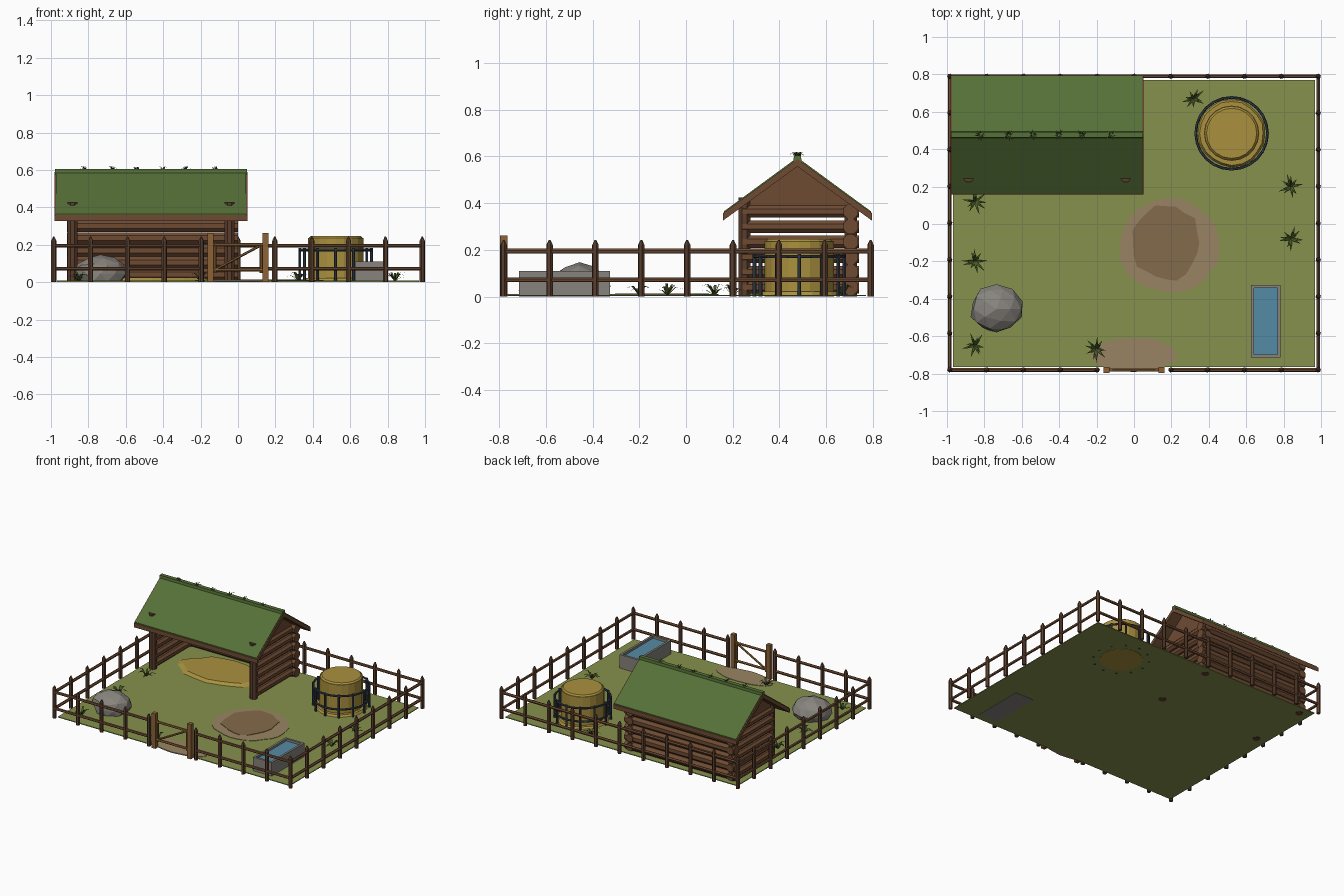
import bpy, bmesh, math, random
from mathutils import Vector

if "Cube" in bpy.data.objects:
    bpy.data.objects.remove(bpy.data.objects["Cube"])
random.seed(4)


def mat(name, hexcol):
    m = bpy.data.materials.new(name)
    c = [int(hexcol[i:i + 2], 16) / 255 for i in (0, 2, 4)]
    m.diffuse_color = [v ** 2.2 for v in c] + [1]
    m.use_nodes = True
    m.node_tree.nodes["Principled BSDF"].inputs["Base Color"].default_value = m.diffuse_color
    return m


BARK, LOG = mat("bark", "5a4030"), mat("log", "6e4c36")
PALE, TURF = mat("pale_wood", "8a6238"), mat("turf", "56703a")
SOIL, MUD = mat("soil", "978363"), mat("mud", "836a4c")
GRASS, STRAW = mat("grass", "85904e"), mat("straw", "a88f40")
BLADE, STEEL = mat("blade", "4a5a2a"), mat("steel", "3a424c")
STONE, WATER = mat("stone", "86827c"), mat("water", "568aa4")


class Part:
    """Collects primitives into one named mesh object."""
    def __init__(self, name, material):
        self.name, self.mat, self.bm = name, material, bmesh.new()

    def solid(self, rings):
        """Loft closed rings of points and cap both ends."""
        vs = [[self.bm.verts.new(p) for p in r] for r in rings]
        n = len(vs[0])
        for a, b in zip(vs, vs[1:]):
            for i in range(n):
                j = (i + 1) % n
                self.bm.faces.new((a[i], a[j], b[j], b[i]))
        self.bm.faces.new(vs[0][::-1])
        self.bm.faces.new(vs[-1])

    def box(self, x0, x1, y0, y1, z0, z1):
        self.solid([[(x0, y0, z), (x1, y0, z), (x1, y1, z), (x0, y1, z)] for z in (z0, z1)])

    def rod(self, a, b, r, n=6, tip=0.0):
        """Round bar from a to b, optionally with a pointed tip of given length."""
        a, b = Vector(a), Vector(b)
        d = (b - a).normalized()
        u = d.orthogonal().normalized()
        w = d.cross(u)
        stops = [(a, r), (b, r)] if not tip else [(a, r), (b - d * tip, r), (b, r * .25)]
        ang = [2 * math.pi * (i + .5) / n for i in range(n)]
        self.solid([[c + u * q * math.cos(t) + w * q * math.sin(t) for t in ang] for c, q in stops])

    def disc(self, x, y, rx, ry, z0, z1, n=24, wob=0.0, taper=1.0):
        k = [1 + random.uniform(-wob, wob) for _ in range(n)]
        self.solid([[(x + rx * s * k[i] * math.cos(2 * math.pi * i / n),
                      y + ry * s * k[i] * math.sin(2 * math.pi * i / n), z)
                     for i in range(n)] for z, s in ((z0, 1), (z1, taper))])

    def prism(self, prof, x0, x1):
        """Extrude a (y, z) profile along x."""
        self.solid([[(x, y, z) for y, z in prof] for x in (x0, x1)])

    def done(self):
        bmesh.ops.recalc_face_normals(self.bm, faces=self.bm.faces)
        me = bpy.data.meshes.new(self.name)
        self.bm.to_mesh(me)
        self.bm.free()
        me.materials.append(self.mat)
        ob = bpy.data.objects.new(self.name, me)
        bpy.context.collection.objects.link(ob)
        return ob


# ground and worn patches
p = Part("ground", GRASS)
p.box(-.967, .967, -.765, .77, .002, .008)
p.done()
p = Part("worn_soil", SOIL)
p.disc(.19, -.115, .27, .25, .004, .011, 28, .03)
p.disc(0, -.7, .23, .09, .004, .011, 24, .03)
p.done()
p = Part("mud_wallow", MUD)
p.disc(.17, -.1, .18, .205, .005, .014, 20, .08)
p.done()

# perimeter fence
FX, FY0, FY1 = .985, -.78, .79
posts, rails = Part("fence_posts", BARK), Part("fence_rails", LOG)
xs = [-FX + i * FX / 5 for i in range(11)]
ys = [FY0 + i * (FY1 - FY0) / 8 for i in range(9)]
spots = [(x, FY1) for x in xs] + [(x, FY0) for x in xs if abs(x) > .1]
spots += [(s * FX, y) for s in (-1, 1) for y in ys[1:-1]]
for x, y in spots:
    posts.rod((x, y, 0), (x, y, .243), .0145, 6, .022)
for z in (.072, .195):
    rails.rod((-FX, FY1, z), (FX, FY1, z), .0105)
    for s in (-1, 1):
        rails.rod((s * FX, FY0, z), (s * FX, FY1, z), .0105)
        rails.rod((s * FX, FY0, z), (s * .19, FY0, z), .0105)
posts.done()
rails.done()

# gate
p = Part("gate", PALE)
for s in (-1, 1):
    p.box(s * .148 - .016, s * .148 + .016, FY0 - .016, FY0 + .016, 0, .262)
    p.rod((s * .122, FY0, .05), (s * .122, FY0, .21), .008)
for z in (.065, .2):
    p.rod((-.135, FY0, z), (.135, FY0, z), .009)
p.rod((-.12, FY0, .068), (.12, FY0, .196), .007)
p.done()

# log shelter: side walls, back wall, front posts
XL, XR, YF, YB = -.885, -.045, .25, .705
p = Part("wall_logs", LOG)
for i in range(6):
    z = .04 + i * .065
    for x in (XL, XR):
        p.rod((x, YF - .01, z), (x, YB + .035, z), .029, 8)
    p.rod((XL - .03, YB, z), (XR + .045, YB, z), .0345, 8)
p.done()
p = Part("shelter_posts", BARK)
for x in (XL, XR):
    p.rod((x, YF, 0), (x, YF, .425), .028, 8)
    p.rod((x, YB, 0), (x, YB, .38), .028, 8)
p.done()
p = Part("gables", LOG)
for x in (XL, XR):
    p.prism([(.235, .385), (.72, .385), (.477, .56)], x - .012, x + .012)
p.done()

# roof boards, turf and ridge
YR, HALF, EAVE, PEAK = .477, .318, .352, .583
def chevron(lo, hi, h):
    return [(YR - h, EAVE + lo), (YR, PEAK + lo), (YR + h, EAVE + lo),
            (YR + h, EAVE + hi), (YR, PEAK + hi), (YR - h, EAVE + hi)]
p = Part("roof_boards", LOG)
p.prism(chevron(-.026, .006, HALF), -.98, .05)
p.done()
p = Part("roof_turf", TURF)
p.prism(chevron(.005, .013, HALF - .003), -.972, .042)
p.done()
p = Part("roof_ridge", TURF)
p.prism([(YR - .018, .575), (YR + .018, .575), (YR + .015, .604), (YR - .015, .604)], -.978, .048)
p.done()

# straw bedding
p = Part("straw_bedding", STRAW)
p.disc(-.46, .46, .33, .19, .006, .026, 20, .07, .88)
p.done()

# round bale in a feeder ring
HX, HY, HR = .522, .485, .192
p = Part("hay_bale", STRAW)
p.disc(HX, HY, .148, .148, 0, .236, 20)
p.disc(HX, HY, .144, .144, .236, .246, 20, 0, .93)
p.disc(HX, HY, .182, .182, .004, .022, 20, .02, .93)
p.done()
p = Part("feeder_ring", STEEL)
pts = [(HX + HR * math.cos(i * math.pi / 12), HY + HR * math.sin(i * math.pi / 12)) for i in range(24)]
for i, a in enumerate(pts):
    b = pts[(i + 1) % 24]
    for z in (.072, .172):
        p.rod((*a, z), (*b, z), .0075)
    if i % 2 == 0:
        p.rod((*a, 0), (*a, .182), .008)
p.done()

# water trough
p = Part("trough", STONE)
x0, x1, y0, y1, t = .625, .782, -.715, -.325, .016
p.box(x0, x1, y0, y1, 0, .03)
p.box(x0, x0 + t, y0, y1, .03, .11)
p.box(x1 - t, x1, y0, y1, .03, .11)
p.box(x0 + t, x1 - t, y0, y0 + t, .03, .11)
p.box(x0 + t, x1 - t, y1 - t, y1, .03, .11)
p.done()
p = Part("trough_water", WATER)
p.box(x0 + t, x1 - t, y0 + t, y1 - t, .03, .093)
p.done()

# boulder
p = Part("boulder", STONE)
bmesh.ops.create_icosphere(p.bm, subdivisions=2, radius=1)
for v in p.bm.verts:
    k = random.uniform(.93, 1.05)
    v.co = (-.735 + .14 * k * v.co.x, -.455 + .13 * k * v.co.y, max(.004, .045 + .098 * k * v.co.z))
p.done()

# grass tufts on the ground and along the ridge
p = Part("grass_tufts", BLADE)
tufts = [(.32, .67, .006, 1), (.84, .2, .006, 1), (.84, -.08, .006, 1), (-.85, .12, .006, 1),
         (-.85, -.2, .006, 1), (-.85, -.65, .006, 1), (-.2, -.67, .006, 1)]
tufts += [(x, YR, .595, .5) for x in (-.82, -.67, -.54, -.4, -.28, -.12)]
for x, y, z, s in tufts:
    for i in range(9):
        a = i * 2 * math.pi / 9 + random.uniform(-.3, .3)
        r, h = s * random.uniform(.045, .075), s * random.uniform(.02, .05)
        c, n = math.cos(a), math.sin(a)
        w = .006 * s
        base = Vector((x, y, z))
        mid = base + Vector((c * r * .5, n * r * .5, h))
        side = Vector((-n * w, c * w, 0))
        v = [p.bm.verts.new(q) for q in (base - side, base + side, mid + side, mid - side,
                                         base + Vector((c * r, n * r, h * .8)))]
        p.bm.faces.new(v[:4])
        p.bm.faces.new((v[3], v[2], v[4]))
p.done()
